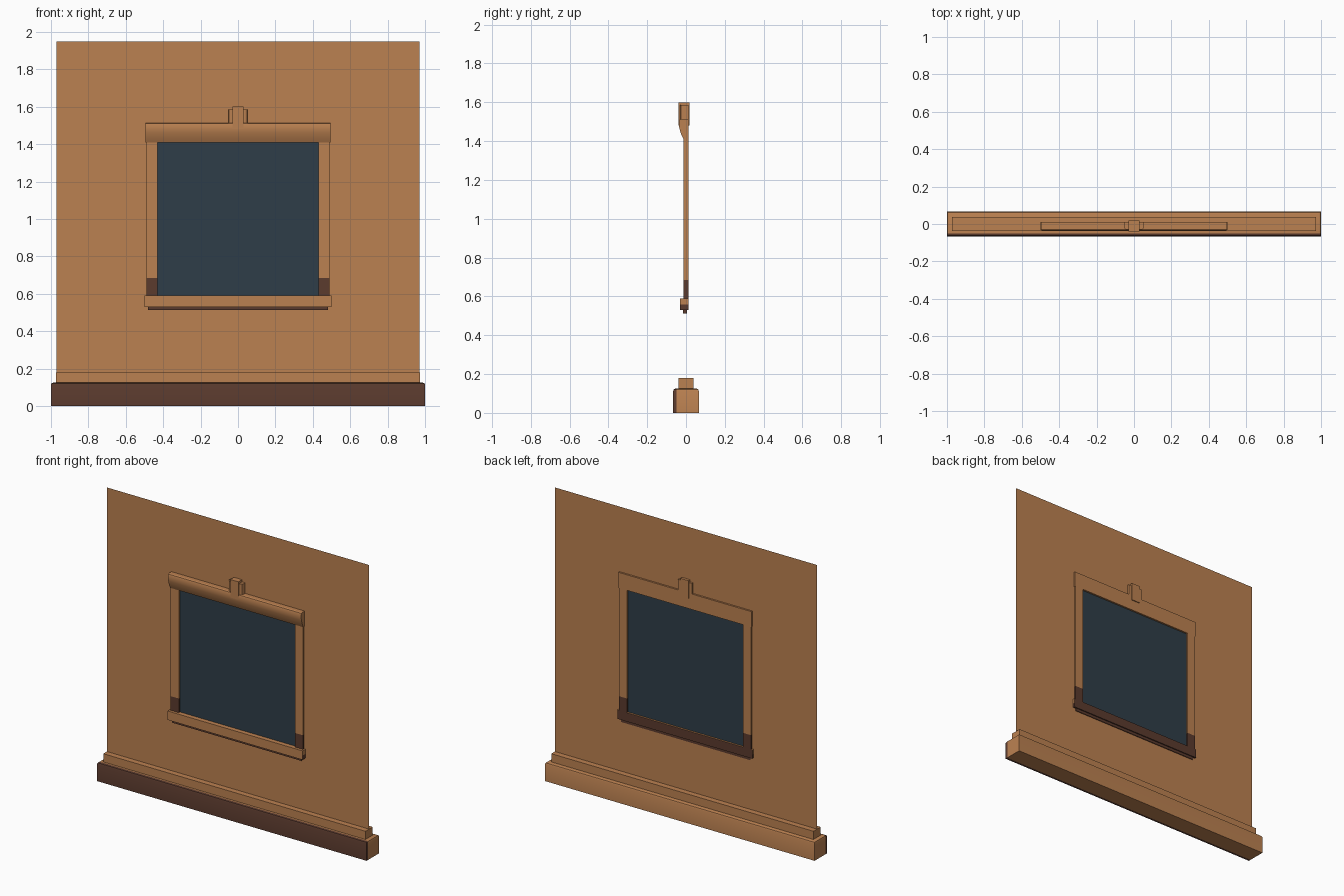
import bpy, bmesh, math
from mathutils import Vector

if "Cube" in bpy.data.objects:
    bpy.data.objects.remove(bpy.data.objects["Cube"])


def material(name, rgb):
    m = bpy.data.materials.new(name)
    m.diffuse_color = (*rgb, 1)
    m.use_nodes = True
    m.node_tree.nodes["Principled BSDF"].inputs["Base Color"].default_value = m.diffuse_color
    return m


TAN = material("tan_plaster", (0.50, 0.22, 0.082))
DARK = material("dark_brown", (0.104, 0.043, 0.027))
GLASS = material("dark_glass", (0.028, 0.048, 0.066))


def finish(name, bm, mats, rule=None):
    bm.normal_update()
    if rule:
        for f in bm.faces:
            f.material_index = rule(f)
    me = bpy.data.meshes.new(name)
    bm.to_mesh(me)
    bm.free()
    for m in mats:
        me.materials.append(m)
    ob = bpy.data.objects.new(name, me)
    bpy.context.collection.objects.link(ob)
    return ob


def box(name, x, y, z, mats, bevel=0, pick=None, cut=None, rule=None):
    """Box from (min, max) ranges; bevels picked edges, optionally cut by a plane."""
    bm = bmesh.new()
    bmesh.ops.create_cube(bm, size=1)
    for v in bm.verts:
        v.co = Vector([r[0] if c < 0 else r[1] for c, r in zip(v.co, (x, y, z))])
    if bevel:
        edges = [e for e in bm.edges if pick((e.verts[0].co + e.verts[1].co) / 2, e)]
        bmesh.ops.bevel(bm, geom=edges, offset=bevel, segments=2, profile=0.5, affect='EDGES')
    if cut:
        bmesh.ops.bisect_plane(bm, geom=bm.verts[:] + bm.edges[:] + bm.faces[:],
                               plane_co=cut[0], plane_no=cut[1])
    return finish(name, bm, mats, rule)


def extrude_profile(name, pts, half, mats):
    """(y, z) profile extruded along x."""
    bm = bmesh.new()
    f = bm.faces.new([bm.verts.new((-half, y, z)) for y, z in pts])
    r = bmesh.ops.extrude_face_region(bm, geom=[f])
    for v in r["geom"]:
        if isinstance(v, bmesh.types.BMVert):
            v.co.x = half
    bmesh.ops.recalc_face_normals(bm, faces=bm.faces[:])
    return finish(name, bm, mats)


# Wall sheet with a window opening
bm = bmesh.new()
xs, zs = (-0.97, -0.46, 0.46, 0.97), (0.12, 0.56, 1.44, 1.95)
grid = [[bm.verts.new((x, 0, z)) for z in zs] for x in xs]
for i in range(3):
    for j in range(3):
        if (i, j) != (1, 1):
            bm.faces.new((grid[i][j], grid[i + 1][j], grid[i + 1][j + 1], grid[i][j + 1]))
finish("wall", bm, [TAN])

# Window pane
bm = bmesh.new()
bm.faces.new([bm.verts.new((x, 0, z)) for x, z in
              ((-0.44, 0.58), (0.44, 0.58), (0.44, 1.42), (-0.44, 1.42))])
finish("window_pane", bm, [GLASS])

# Base course: front skin is dark, the rest tan
box("base_course", (-1, 1), (-0.066, 0.066), (0, 0.125), [TAN, DARK], 0.012,
    lambda c, e: c.z > 0.12, ((0, -0.05, 0), (0, 1, 0)),
    lambda f: int(f.calc_center_median().y < -0.05))
box("plinth", (-0.972, 0.972), (-0.038, 0.038), (0.12, 0.18), [TAN])

# Jambs with dark feet
for side, s in (("left", -1), ("right", 1)):
    x = sorted((s * 0.43, s * 0.49))
    box(side + "_jamb", x, (-0.013, 0.012), (0.685, 1.42), [TAN])
    box(side + "_jamb_foot", x, (-0.013, 0.012), (0.56, 0.685), [DARK])

# Sill: tan front and top, dark underside, back and lower ends
box("sill", (-0.5, 0.5), (-0.031, 0.012), (0.53, 0.59), [TAN, DARK],
    cut=((0, 0, 0.558), (0, 0, 1)),
    rule=lambda f: int(f.normal.y > 0.5 or f.normal.z < -0.5 or
                       (abs(f.normal.x) > 0.5 and f.calc_center_median().z < 0.558)))
box("sill_under_strip", (-0.48, 0.48), (-0.016, 0.005), (0.512, 0.53), [DARK])

# Header moulding with a coved lower front
cove = [(-0.013 - 0.023 * (t + 0.12 * math.sin(math.pi * t)), 1.41 + 0.065 * t)
        for t in (0, 0.2, 0.4, 0.6, 0.8, 1)]
header = cove + [(-0.036, 1.502), (-0.033, 1.510), (-0.027, 1.514), (0.012, 1.514), (0.012, 1.41)]
extrude_profile("header", header, 0.494, [TAN])

# Keystone and its side wings
box("keystone", (-0.03, 0.03), (-0.039, 0.018), (1.48, 1.60), [TAN])
box("keystone_wings", (-0.052, 0.052), (-0.03, 0.012), (1.505, 1.585), [TAN], 0.012,
    lambda c, e: c.y < -0.029 and abs(e.verts[0].co.z - e.verts[1].co.z) > 0.05)

# Smooth the header cove and base bevel
for name in ("header", "base_course"):
    ob = bpy.data.objects[name]
    bpy.ops.object.select_all(action='DESELECT')
    ob.select_set(True)
    bpy.context.view_layer.objects.active = ob
    bpy.ops.object.shade_smooth_by_angle(angle=math.radians(30))
